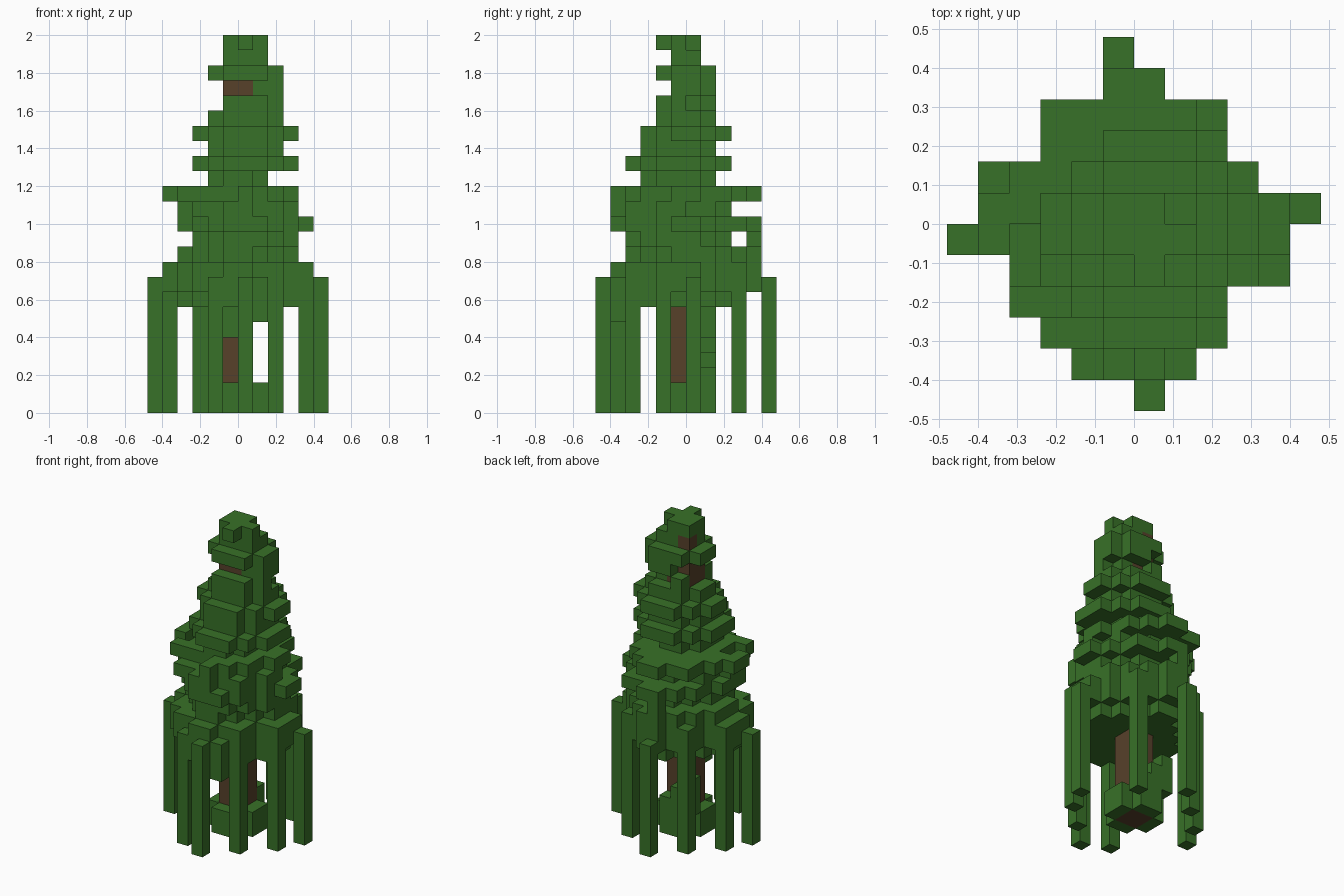
import bpy
import bmesh
from mathutils import Vector

cube = bpy.data.objects.get("Cube")
if cube:
    bpy.data.objects.remove(cube, do_unlink=True)

UNIT = 0.08  # edge length of one block


def make_material(name, colour):
    mat = bpy.data.materials.new(name)
    mat.use_nodes = True
    mat.diffuse_color = colour
    mat.node_tree.nodes["Principled BSDF"].inputs["Base Color"].default_value = colour
    return mat


leaf_green = make_material("leaf_green", (0.039, 0.164, 0.021, 1))
bark_brown = make_material("bark_brown", (0.095, 0.052, 0.023, 1))


def block(x0, x1, y0, y1, z0, z1):
    """All cells in an inclusive box."""
    return {(x, y, z)
            for x in range(x0, x1 + 1)
            for y in range(y0, y1 + 1)
            for z in range(z0, z1 + 1)}


def column(x, y, z0, z1):
    """One upright stack of cells."""
    return block(x, x, y, y, z0, z1)


# Widest plan of the tree: first and last column of each row, front to back
plan_rows = [(0, 0), (-2, 1), (-3, 2), (-4, 2), (-4, 4), (-6, 4),
             (-5, 5), (-5, 3), (-3, 2), (-3, 2), (-1, 0), (-1, -1)]


def in_plan(x, y):
    first, last = plan_rows[y + 6]
    return first <= x <= last


def tier(z, x0, x1, y0, y1):
    """One rounded layer of foliage filling the given extents."""
    mid_x, mid_y = (x0 + x1) / 2, (y0 + y1) / 2
    half_x, half_y = (x1 - x0 + 1) / 2, (y1 - y0 + 1) / 2
    return {(x, y, z) for x, y, z in block(x0, x1, y0, y1, z, z)
            if in_plan(x, y)
            and (abs(x - mid_x) / half_x) ** 1.5
            + (abs(y - mid_y) / half_y) ** 1.5 <= 1}


# Trunk, ending in a single block near the tip
trunk = block(-1, 0, -1, 0, 0, 22) | column(-1, 0, 23, 23)

# Leafy ring around the foot of the trunk, stepped up at the back
foot = block(-2, 1, -1, 0, 0, 1) | block(-1, 0, -2, 1, 0, 1)
foot |= column(0, 1, 2, 2) | column(-1, 1, 2, 3) | column(-2, 1, 2, 4)
foot -= trunk

# Hanging strands: column, row, top layer
strands = set()
for x, y, top in [(0, -6, 8), (-1, 5, 8), (5, 0, 8), (-6, -1, 8),
                  (2, -4, 9), (-3, 3, 8), (4, -2, 9), (-5, 1, 9),
                  (2, 3, 8), (-2, -5, 8)]:
    strands |= column(x, y, 0, top)
strands |= column(1, -5, 6, 8) | column(-1, -2, 5, 6)

# Foliage tiers from the skirt upwards
tier_extents = [
    (-4, 3, -5, 3), (-5, 4, -5, 4), (-5, 4, -5, 4), (-4, 3, -4, 4),
    (-3, 3, -4, 2), (-4, 4, -5, 4), (-4, 3, -5, 2), (-5, 3, -5, 4),
    (-2, 1, -3, 1), (-3, 3, -4, 2), (-2, 2, -3, 1), (-3, 3, -3, 2),
    (-2, 2, -2, 1)]
foliage = set()
for layer, extents in enumerate(tier_extents, start=7):
    foliage |= tier(layer, *extents)
# Notches that leave a hooked arm on the widest upper tier
foliage -= block(-3, -1, -5, -4, 14, 14) | block(-4, -4, -2, -1, 14, 14)
foliage |= column(-4, -3, 14, 14) | column(-4, -2, 12, 13)
foliage |= column(-1, 4, 11, 11)
foliage -= trunk | strands

# Crown, lopsided so that the trunk shows on one side
crown = block(-1, 1, -2, -2, 20, 20) | block(1, 1, -1, 0, 20, 21)
crown |= column(2, -1, 20, 22) | column(2, 0, 21, 22)
crown |= column(-1, 1, 20, 20) | block(0, 1, 1, 1, 21, 22)
crown |= tier(22, -2, 2, -2, 1)
crown |= block(-1, 1, -1, 0, 23, 23)
crown |= tier(24, -1, 1, -2, 0) | column(-1, 0, 24, 24)
crown -= trunk

parts = {
    "trunk": (trunk, bark_brown),
    "foot_leaves": (foot, leaf_green),
    "hanging_strands": (strands, leaf_green),
    "foliage_tiers": (foliage, leaf_green),
    "crown": (crown, leaf_green),
}
occupied = set().union(*(cells for cells, mat in parts.values()))
axes = [Vector((1, 0, 0)), Vector((0, 1, 0)), Vector((0, 0, 1))]


def build_part(name, cells, mat):
    """Make a mesh from the exposed sides of the cells."""
    bm = bmesh.new()
    for cell in sorted(cells):
        centre = Vector(cell) + Vector((0.5, 0.5, 0.5))
        for i in range(3):
            for sign in (-1, 1):
                normal = axes[i] * sign
                neighbour = tuple(int(c) for c in Vector(cell) + normal)
                if neighbour in occupied:
                    continue
                u = axes[(i + 1) % 3] * 0.5
                v = axes[(i + 2) % 3] * 0.5 * sign
                mid = centre + normal * 0.5
                corners = (mid - u - v, mid + u - v, mid + u + v, mid - u + v)
                bm.faces.new([bm.verts.new(c * UNIT) for c in corners])
    bmesh.ops.remove_doubles(bm, verts=bm.verts, dist=UNIT / 100)
    mesh = bpy.data.meshes.new(name)
    bm.to_mesh(mesh)
    bm.free()
    mesh.materials.append(mat)
    obj = bpy.data.objects.new(name, mesh)
    bpy.context.scene.collection.objects.link(obj)


for part_name, (cells, mat) in parts.items():
    build_part(part_name, cells, mat)
